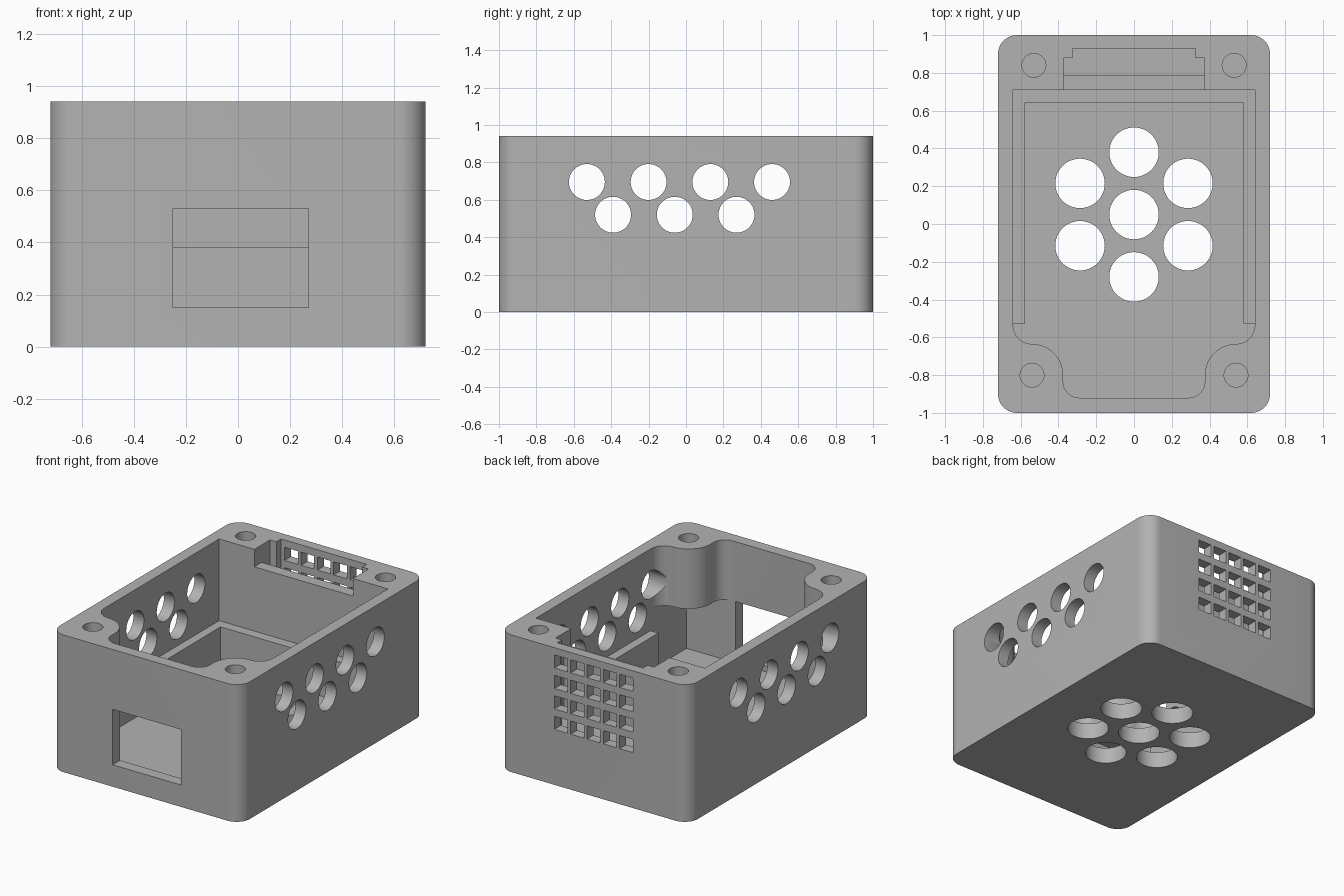
import bpy
import bmesh
from math import cos, sin, radians

cube = bpy.data.objects.get("Cube")
if cube:
    bpy.data.objects.remove(cube, do_unlink=True)

grey = bpy.data.materials.new("plain grey")
grey.use_nodes = True
grey.diffuse_color = (0.45, 0.45, 0.45, 1)
grey.node_tree.nodes["Principled BSDF"].inputs["Base Color"].default_value = grey.diffuse_color


def arc(u, v, r, start, end, steps=12):
    angles = [radians(start + (end - start) * i / steps) for i in range(steps + 1)]
    return [(u + r * cos(a), v + r * sin(a)) for a in angles]


def circle(u, v, r):
    return arc(u, v, r, 0, 360, 48)[:-1]


def rect(u0, v0, u1, v1):
    return [(u0, v0), (u1, v0), (u1, v1), (u0, v1)]


def mirrored(half):
    """Close a +x half outline with its mirror image."""
    return half + [(-u, v) for u, v in reversed(half)]


def prism(name, profiles, low, high, axis="z"):
    """Extrude closed outlines along one axis into a single object."""
    place = {"x": lambda u, v, w: (w, u, v),
             "y": lambda u, v, w: (u, w, v),
             "z": lambda u, v, w: (u, v, w)}[axis]
    bm = bmesh.new()
    for pts in profiles:
        a = [bm.verts.new(place(u, v, low)) for u, v in pts]
        b = [bm.verts.new(place(u, v, high)) for u, v in pts]
        bm.faces.new(a)
        bm.faces.new(b)
        for i in range(len(pts)):
            j = (i + 1) % len(pts)
            bm.faces.new((a[i], a[j], b[j], b[i]))
    bmesh.ops.recalc_face_normals(bm, faces=bm.faces)
    mesh = bpy.data.meshes.new(name)
    bm.to_mesh(mesh)
    bm.free()
    mesh.materials.append(grey)
    obj = bpy.data.objects.new(name, mesh)
    bpy.context.collection.objects.link(obj)
    return obj


# Outer block with rounded upright corners
HEIGHT = 0.94
FLOOR = 0.11
outline = mirrored(arc(0.62, -0.9, 0.1, -90, 0) + arc(0.62, 0.9, 0.1, 0, 90))
case = prism("enclosure_case", [outline], 0, HEIGHT)
bpy.ops.object.select_all(action="DESELECT")
bpy.context.view_layer.objects.active = case
case.select_set(True)


def cut(name, profiles, low, high, axis="z"):
    cutter = prism(name, profiles, low, high, axis)
    cutter.hide_render = True
    mod = case.modifiers.new(name, "BOOLEAN")
    mod.operation = "DIFFERENCE"
    mod.solver = "EXACT"
    mod.object = cutter
    bpy.ops.object.modifier_apply(modifier=name)
    bpy.data.objects.remove(cutter, do_unlink=True)


# Upper cavity, curving around the two front screw posts
cavity = mirrored(arc(0.29, -0.835, 0.085, -90, 0)
                  + arc(0.54, -0.8, 0.165, 180, 90, 16)
                  + arc(0.54, -0.535, 0.1, -90, 0)
                  + [(0.64, 0.71)])
cut("upper_cavity", [cavity], 0.38, 1.1)

# Lower cavity, leaving a shelf on three sides and space under the posts
cut("front_pocket", [rect(-0.64, -0.92, 0.64, -0.53)], FLOOR, 0.53)
cut("lower_pocket", [rect(-0.58, -0.7, 0.58, 0.64)], FLOOR, 0.45)

# Stepped slot behind a low fence at the back
slot = mirrored([(0.373, 0.79), (0.373, 0.88), (0.325, 0.88), (0.325, 0.93)])
cut("back_slot", [slot], 0.36, 1.1)
cut("fence_notch", [rect(-0.373, 0.6, 0.373, 0.85)], 0.82, 1.1)

# Front window
cut("front_window", [rect(-0.25, 0.15, 0.27, 0.53)], -1.1, -0.85, "y")

# Back grille
grille = []
for col in range(5):
    for row in range(4):
        x, z = (col - 2) * 0.124, 0.425 + row * 0.14
        grille.append(rect(x - 0.05, z - 0.045, x + 0.05, z + 0.045))
cut("back_grille", grille, 0.9, 1.1, "y")

# Staggered vents through both side walls
vents = [circle(-0.53 + 0.33 * i, 0.695, 0.096) for i in range(4)]
vents += [circle(-0.39 + 0.33 * i, 0.52, 0.096) for i in range(3)]
cut("right_vents", vents, 0.55, 0.8, "x")
cut("left_vents", vents, -0.8, -0.55, "x")

# Ring of floor vents around a central one
floor_vents = [circle(0, 0.05, 0.131)]
for k in range(6):
    a = radians(30 + 60 * k)
    floor_vents.append(circle(0.33 * cos(a), 0.05 + 0.33 * sin(a), 0.131))
cut("floor_vents", floor_vents, -0.1, 0.25)

# Blind screw holes in the corners
screws = [circle(s * x, y, 0.063) for s in (-1, 1) for x, y in ((0.53, 0.84), (0.54, -0.8))]
cut("screw_holes", screws, 0.6, 1.1)

bpy.ops.object.shade_smooth_by_angle(angle=radians(30))
